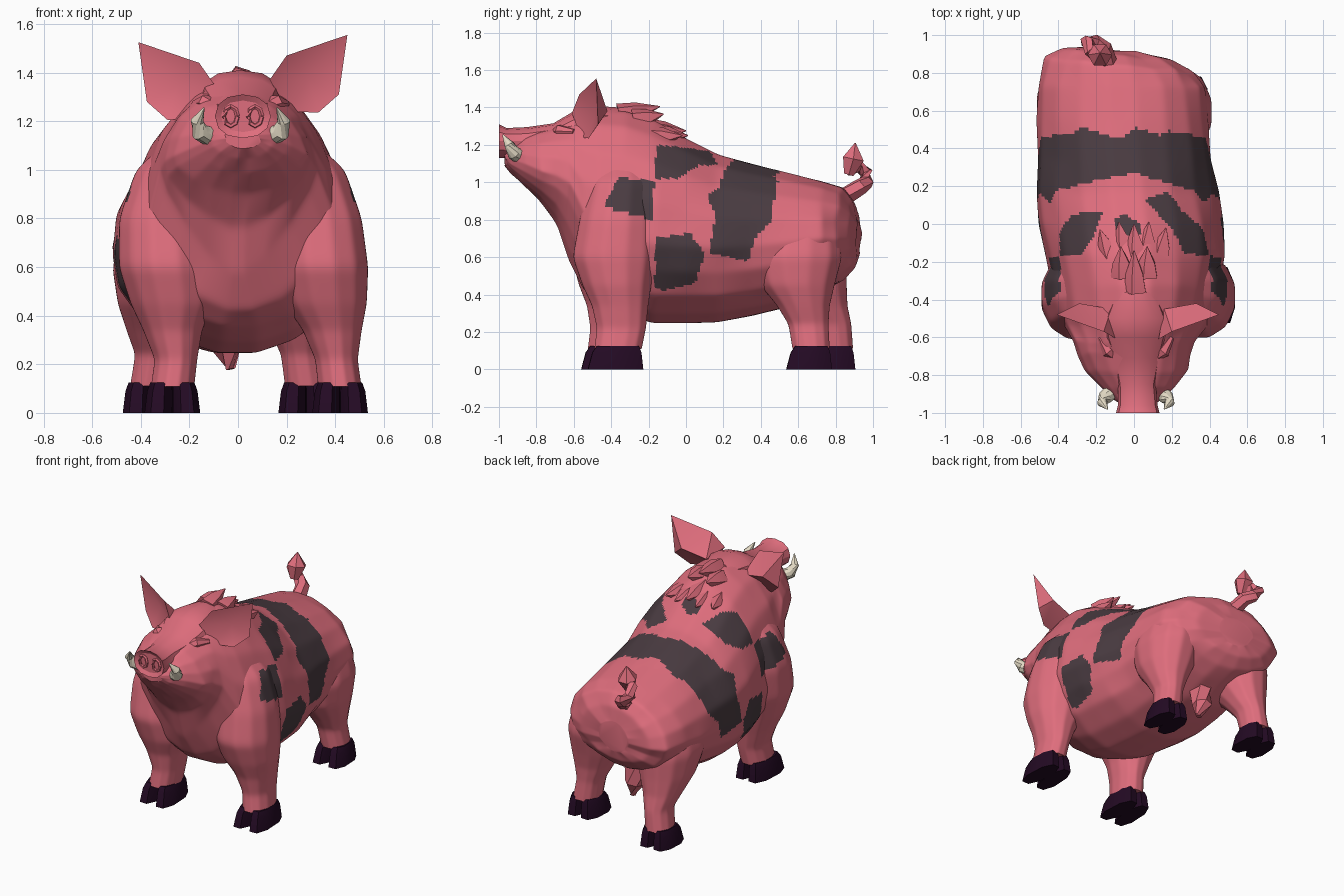
import bpy, bmesh, math, random
from mathutils import Vector

if "Cube" in bpy.data.objects:
    bpy.data.objects.remove(bpy.data.objects["Cube"])

random.seed(4)


def material(name, rgb):
    m = bpy.data.materials.new(name)
    m.diffuse_color = (*rgb, 1)
    m.use_nodes = True
    m.node_tree.nodes["Principled BSDF"].inputs["Base Color"].default_value = m.diffuse_color
    return m


PINK = material("pink_skin", (0.74, 0.155, 0.205))
DARK = material("dark_patch", (0.069, 0.045, 0.054))
HOOF = material("hoof_black", (0.017, 0.003, 0.017))
IVORY = material("ivory", (0.78, 0.71, 0.56))

# Coat patches as side outlines (y, z), used on both flanks
SIDE = [
    [(-.36, 1.03), (-.17, 1.0), (-.18, .80), (-.44, .87)],
    [(-.16, .70), (.02, .73), (.10, .62), (.05, .46), (-.12, .42), (-.17, .44)],
    [(.20, 1.02), (.49, 1.02), (.45, .78), (.38, .72), (.33, .58),
     (.12, .62), (.16, .82), (.11, .92), (.18, .97)],
]
# Patches over the back as plan outlines (x, y)
BACK = [
    [(-.6, .13), (-.42, .17), (-.25, .22), (0, .27), (.3, .18), (.6, .20), (.6, .48), (.24, .52),
     (.14, .47), (.01, .51), (-.08, .45), (-.26, .51), (-.45, .46), (-.6, .46)],
    [(.05, .13), (.17, .17), (.38, .0), (.6, -.08), (.6, -.17), (.27, -.16), (.2, -.02)],
    [(-.6, -.17), (-.6, -.04), (-.41, .01), (-.25, .07), (-.17, .06), (-.2, -.04), (-.28, -.16)],
    [(-.1, -.06), (-.1, .03), (-.05, .05), (.04, .0), (.03, -.06)],
]


def inside(u, v, poly):
    hit = False
    for (u1, v1), (u2, v2) in zip(poly, poly[1:] + poly[:1]):
        if (v1 > v) != (v2 > v) and u < u1 + (v - v1) * (u2 - u1) / (v2 - v1):
            hit = not hit
    return hit


def is_patch(c):
    if any(inside(c.y, c.z, p) for p in SIDE):
        return True
    floor = 1.02 + max(0, min(.07, (c.y + .05) * .6)) if c.y < .18 else 1.0
    return c.z > floor and any(inside(c.x, c.y, p) for p in BACK)


def finish(name, bm, mats, angle=30):
    bmesh.ops.recalc_face_normals(bm, faces=bm.faces[:])
    me = bpy.data.meshes.new(name)
    bm.to_mesh(me)
    bm.free()
    for m in mats:
        me.materials.append(m)
    ob = bpy.data.objects.new(name, me)
    bpy.context.collection.objects.link(ob)
    bpy.ops.object.select_all(action='DESELECT')
    ob.select_set(True)
    bpy.context.view_layer.objects.active = ob
    bpy.ops.object.shade_smooth_by_angle(angle=math.radians(angle))
    return ob


def loft(name, rings, mat=PINK, painted=False, cuts=5, inset=0):
    """Skin a list of point rings, cap the ends, optionally paint the coat."""
    bm = bmesh.new()
    vs = [[bm.verts.new(p) for p in r] for r in rings]
    n = len(rings[0])
    for a, b in zip(vs, vs[1:]):
        for i in range(n):
            j = (i + 1) % n
            bm.faces.new((a[i], a[j], b[j], b[i]))
    first = bm.faces.new(vs[0])
    bm.faces.new(vs[-1])
    if inset:
        bmesh.ops.recalc_face_normals(bm, faces=bm.faces[:])
        bmesh.ops.inset_individual(bm, faces=[first], thickness=inset, depth=-.015)
    if painted:
        bmesh.ops.subdivide_edges(bm, edges=bm.edges[:], cuts=cuts, use_grid_fill=True)
        for _ in range(6):
            bmesh.ops.smooth_vert(bm, verts=bm.verts[:], factor=.5,
                                  use_axis_x=True, use_axis_y=True, use_axis_z=True)
        for f in bm.faces:
            f.material_index = int(is_patch(f.calc_center_median()))
    return finish(name, bm, [mat, DARK] if painted else [mat])


def spow(v, p):
    return math.copysign(abs(v) ** p, v)


def slice_ring(y, xc, w, zt, zw, zb, low=1.0, n=18, p=1.0, jitter=0):
    """Upright cross-section, widest at height zw; low > 1 pinches the underside."""
    pts = []
    skew = .1 if y > .8 else 0          # the hind end is turned a little
    for i in range(n):
        t = math.tau * i / n
        e = p if math.sin(t) >= 0 else p * low
        s = spow(math.sin(t), e)
        j = random.uniform(-jitter, jitter)
        dx = (w + j) * spow(math.cos(t), e)
        pts.append((xc + dx, y + j - skew * dx,
                    zw + s * ((zt - zw) if s > 0 else (zw - zb))))
    return pts


def flat_ring(x, y, z, rx, ry, n=10, p=1.0, yaw=0):
    pts = []
    for i in range(n):
        t = math.tau * (i + .5) / n
        a, b = rx * spow(math.cos(t), p), ry * spow(math.sin(t), p)
        pts.append((x + a * math.cos(yaw) - b * math.sin(yaw),
                    y + a * math.sin(yaw) + b * math.cos(yaw), z))
    return pts


def tube(name, path, radii, mat=PINK, n=6):
    path = [Vector(p) for p in path]
    rings = []
    for i, (p, r) in enumerate(zip(path, radii)):
        d = path[min(i + 1, len(path) - 1)] - path[max(i - 1, 0)]
        q = d.to_track_quat('Z', 'Y')
        rings.append([p + q @ Vector((r * math.cos(math.tau * k / n),
                                      r * math.sin(math.tau * k / n), 0)) for k in range(n)])
    return loft(name, rings, mat)


# Trunk, neck and jaw: y, x centre, half width, top, widest height, bottom, pinch
trunk = [
    (-.965, .02, .07, 1.17, 1.13, 1.09), (-.93, .02, .13, 1.20, 1.12, 1.045),
    (-.87, .02, .19, 1.25, 1.10, .985), (-.78, .01, .27, 1.29, 1.06, .90, 1.1),
    (-.69, .0, .305, 1.32, 1.04, .76, 1.3), (-.62, .0, .325, 1.35, 1.0, .57, 1.4),
    (-.54, .01, .38, 1.385, .82, .42, 1.1), (-.46, .01, .42, 1.395, .75, .35),
    (-.33, .01, .445, 1.39, .70, .285), (-.17, .0, .475, 1.34, .67, .24),
    (0, -.02, .49, 1.24, .66, .24), (.17, -.04, .485, 1.155, .65, .245),
    (.35, -.05, .465, 1.105, .66, .28), (.55, -.06, .455, 1.055, .68, .33),
    (.72, -.065, .44, 1.01, .70, .41), (.84, -.08, .39, .975, .70, .47),
    (.895, -.09, .28, .90, .70, .54), (.92, -.09, .11, .80, .70, .61)]
loft("trunk", [slice_ring(*r, p=1.03, jitter=.01) for r in trunk], painted=True, cuts=10)

# Brow and snout, ending in a dished nose plate
snout = [(-1.0, .02, .115, 1.31, 1.22, 1.13), (-.96, .02, .105, 1.29, 1.22, 1.13),
         (-.85, .015, .10, 1.295, 1.22, 1.10), (-.71, .015, .13, 1.315, 1.24, 1.1),
         (-.60, .01, .165, 1.38, 1.28, 1.1), (-.50, .01, .17, 1.41, 1.3, 1.15),
         (-.36, .01, .11, 1.40, 1.3, 1.15)]
loft("snout", [slice_ring(*r, n=12, p=.9) for r in snout], inset=.025)
for s in (-1, 1):
    c = Vector((.02 + s * .05, -.987, 1.22))
    rim = [c + Vector((.028 * math.cos(a), 0, .04 * math.sin(a)))
           for a in [math.tau * k / 8 for k in range(9)]]
    tube("nostril_rim", rim, [.01] * 9, n=5)
    # Brow ridge
    tube("brow", [(.01 + s * .09, -.72, 1.255), (.01 + s * .145, -.675, 1.275),
                  (.01 + s * .19, -.60, 1.27)], [.015, .035, .015])
    # Tusk
    tube("tusk", [(.01 + s * .07, -.86, 1.145), (.01 + s * .125, -.885, 1.135),
                  (.01 + s * .165, -.92, 1.155), (.01 + s * .178, -.945, 1.2),
                  (.01 + s * .15, -.98, 1.255)], [.03, .042, .038, .027, .003], IVORY, 10)

# Ears: cupped rim with a sunken front and a raised back
EAR = [(.11, -.61, 1.37), (.18, -.57, 1.47), (.43, -.48, 1.555),
       (.395, -.47, 1.31), (.31, -.52, 1.235), (.19, -.56, 1.24)]
for s, drop in ((-1, .03), (1, 0)):
    bm = bmesh.new()
    rim = [bm.verts.new((.02 + s * x, y, z - drop)) for x, y, z in EAR]
    front = bm.verts.new((.02 + s * .27, -.485, 1.375 - drop))
    back = [bm.verts.new((.02 + s * x, y, z - drop))
            for x, y, z in ((.14, -.45, 1.34), (.31, -.42, 1.38))]
    for a, b in zip(rim, rim[1:] + rim[:1]):
        bm.faces.new((a, b, front))
    for i, j, k in ((0, 1, 0), (1, 2, 1), (2, 3, 1), (3, 4, 1), (4, 5, 1), (5, 0, 0)):
        bm.faces.new((rim[j], rim[i], back[k]))
    bm.faces.new((rim[1], back[0], back[1]))
    bm.faces.new((rim[5], back[1], back[0]))
    finish("ear", bm, [PINK])

# Mane tufts sweeping back over the neck: root and tip
for a, b in [((.01, -.36, 1.36), (.0, -.14, 1.405)), ((.07, -.28, 1.33), (.07, -.12, 1.365)),
             ((-.06, -.28, 1.33), (-.07, -.12, 1.365)), ((.01, -.2, 1.28), (0, 0, 1.275)),
             ((.13, -.2, 1.24), (.17, -.02, 1.25)), ((-.12, -.2, 1.24), (-.18, -.03, 1.25)),
             ((.06, -.17, 1.25), (.08, .01, 1.25)), ((-.05, -.17, 1.25), (-.08, .01, 1.25))]:
    mid = Vector(a).lerp(Vector(b), .45)
    tube("mane_tuft", [a, mid, b], [.065, .05, .003], n=5)

# Curled tail with a pointed tuft
tube("tail", [(-.14, .86, .93), (-.16, .93, .975), (-.21, .965, 1.0), (-.25, .965, 1.05),
              (-.23, .92, 1.09), (-.18, .87, 1.06)], [.05, .045, .04, .036, .036, .03])
tube("tail_tuft", [(-.18, .87, 1.04), (-.18, .895, 1.125), (-.18, .905, 1.21)],
     [.03, .065, .003])

# Small nub under the belly
tube("belly_nub", [(-.05, .60, .40), (-.05, .63, .27), (-.03, .62, .18)], [.09, .065, .02])

# Legs: z, x, y, x radius, y radius
FRONT = [(1.13, .20, -.34, .10, .13), (1.0, .28, -.345, .165, .18), (.8, .325, -.365, .19, .21),
         (.6, .34, -.385, .20, .23), (.45, .355, -.375, .175, .19), (.34, .38, -.36, .125, .155),
         (.22, .395, -.355, .09, .135), (.10, .41, -.375, .092, .13)]
REAR = [(.90, .14, .62, .12, .15), (.8, .19, .61, .17, .21), (.6, .22, .59, .195, .25),
        (.45, .225, .59, .17, .205), (.34, .235, .62, .125, .145), (.24, .24, .645, .085, .11),
        (.10, .26, .66, .088, .102)]


def leg(name, rings, side, dx, foot_x, foot_y):
    out = []
    for z, x, y, rx, ry in rings:
        k = max(0, min(1, 1.5 - z / .46))
        out.append(flat_ring(side * x + dx + foot_x * k, y + foot_y * k, z, rx, ry, 12, .95))
    loft(name, out, painted=True, cuts=8)
    z, x, y, rx, ry = rings[-1]
    x, y = side * x + dx + foot_x, y + foot_y
    # Cloven hoof made of two splayed toes
    for s in (-1, 1):
        toe = [flat_ring(x + s * .045, y, .125, .046, ry - .01, 8, .85, s * .05),
               flat_ring(x + s * .05, y - .005, .09, .054, ry + .01, 8, .85, s * .05),
               flat_ring(x + s * .055, y - .012, 0, .06, ry + .028, 8, .85, s * .05)]
        loft("hoof_toe", toe, HOOF)


leg("front_leg_right", FRONT, 1, 0, .01, .01)
leg("front_leg_left", FRONT, -1, .02, .12, -.025)
leg("rear_leg_right", REAR, 1, 0, .02, .01)
leg("rear_leg_left", REAR, -1, -.11, .01, .135)
